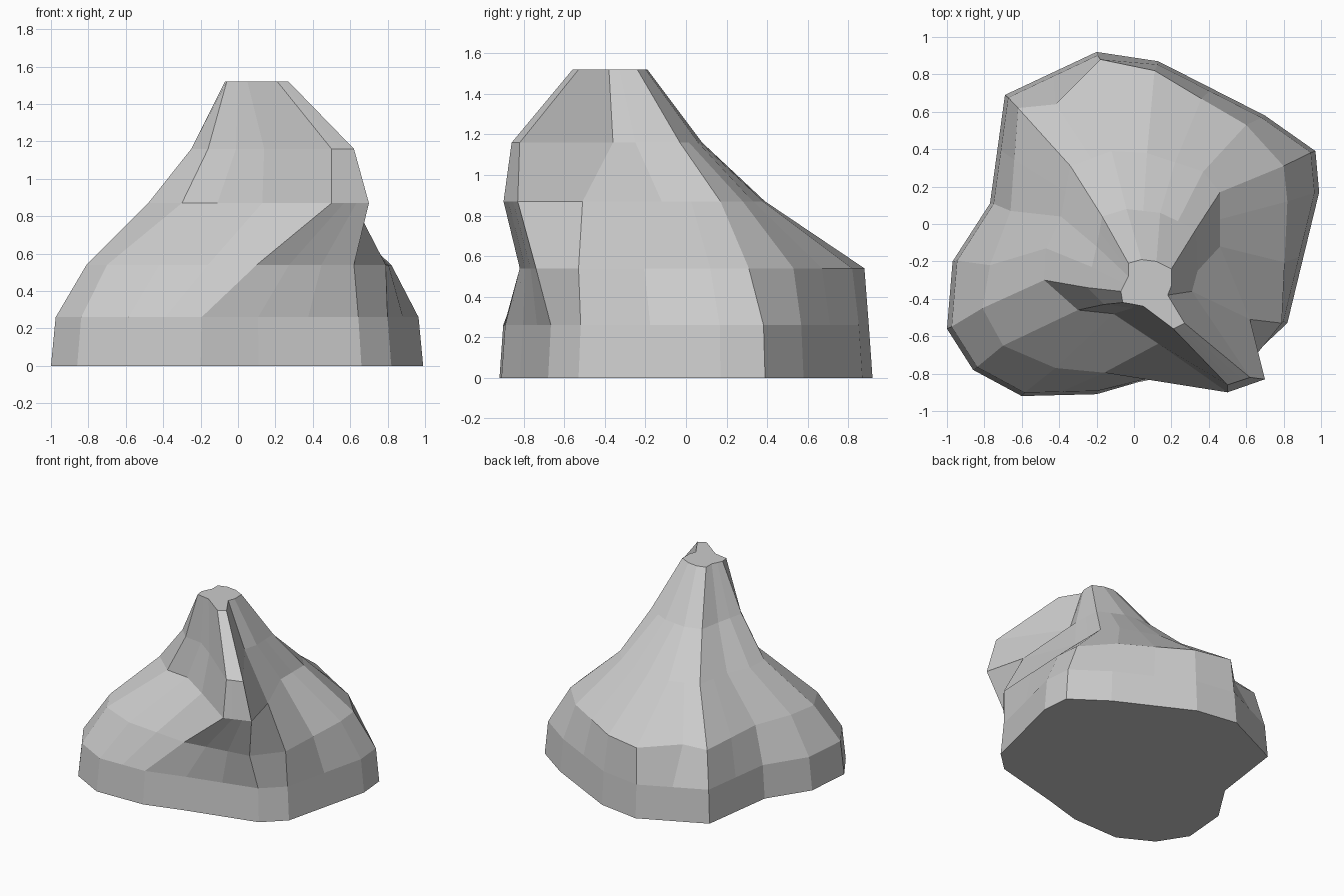
import bpy, bmesh
from mathutils import Vector

if "Cube" in bpy.data.objects:
    bpy.data.objects.remove(bpy.data.objects["Cube"])

_ = None  # blank column: evenly spaced between its given neighbours


def contour(z, points):
    n = len(points)
    ring = []
    for i in range(n):
        a = i
        while points[a % n] is None:
            a -= 1
        b = i
        while points[b % n] is None:
            b += 1
        p, q = Vector(points[a % n]), Vector(points[b % n])
        t = (i - a) / (b - a) if b > a else 0
        xy = p.lerp(q, t)
        ring.append(Vector((xy.x, xy.y, z)))
    return ring


# Contours run anticlockwise: front left, overhanging ridge, right gully, back, left
foot = contour(0, [
    (-1, -.56), (-.86, -.78), (-.6, -.92), _, (-.2, -.91), (.11, -.82), _,
    (.66, -.68), (.82, -.53), _, (.99, .17), (.97, .39), (.7, .58), _,
    (.13, .87), (-.2, .92), _, (-.69, .69), _, (-.77, .11), (-.97, -.2)])

skirt = [Vector((p.x * .975, p.y * .98, .26)) for p in foot]

shoulder = contour(.54, [
    (-.81, -.45), (-.7, -.65), (-.42, -.77), _, (.1, -.82), _, _,
    (.62, -.74), (.79, -.53), _, (.82, .12), (.8, .31), (.6, .53), (.36, .67),
    (.11, .82), (-.18, .88), (-.42, .64), (-.62, .62), _, (-.66, .07), (-.77, -.22)])

middle = contour(.87, [
    (-.48, -.3), (-.3, -.46), (-.11, -.48), (.13, -.64), (.5, -.9), _, _,
    (.7, -.83), (.62, -.51), (.46, -.12), _, (.46, .17), (.37, .28), _,
    (.07, .38), (-.12, .39), _, (-.34, .31), _, (-.39, .04), (-.47, -.13)])

upper = contour(1.16, [
    (-.25, -.34), (-.16, -.43), (-.01, -.45), (.14, -.56), (.5, -.86), _, _,
    (.62, -.82), (.31, -.36), (.34, -.25), _, (.33, -.03), _, (.14, .06),
    _, (-.04, .08), _, (-.17, .04), _, (-.2, -.12), _])

summit = contour(1.52, [
    (-.07, -.36), (-.06, -.42), (0, -.43), (.05, -.44), (.21, -.56), _, _,
    (.27, -.53), (.18, -.38), (.2, -.33), _, (.2, -.24), _, (.12, -.2),
    _, (.04, -.19), _, (-.03, -.21), _, (-.03, -.28), _])

# Loft the rock between contours and close both ends
bm = bmesh.new()
rings = [[bm.verts.new(p) for p in r]
         for r in (foot, skirt, shoulder, middle, upper, summit)]
for lo, hi in zip(rings, rings[1:]):
    for i in range(len(lo)):
        j = (i + 1) % len(lo)
        bm.faces.new((lo[i], lo[j], hi[j], hi[i]))
bm.faces.new(rings[0][::-1])
bm.faces.new(rings[-1])
bmesh.ops.recalc_face_normals(bm, faces=bm.faces)

mesh = bpy.data.meshes.new("rocky_mountain")
bm.to_mesh(mesh)
bm.free()
bpy.context.collection.objects.link(bpy.data.objects.new("rocky_mountain", mesh))
